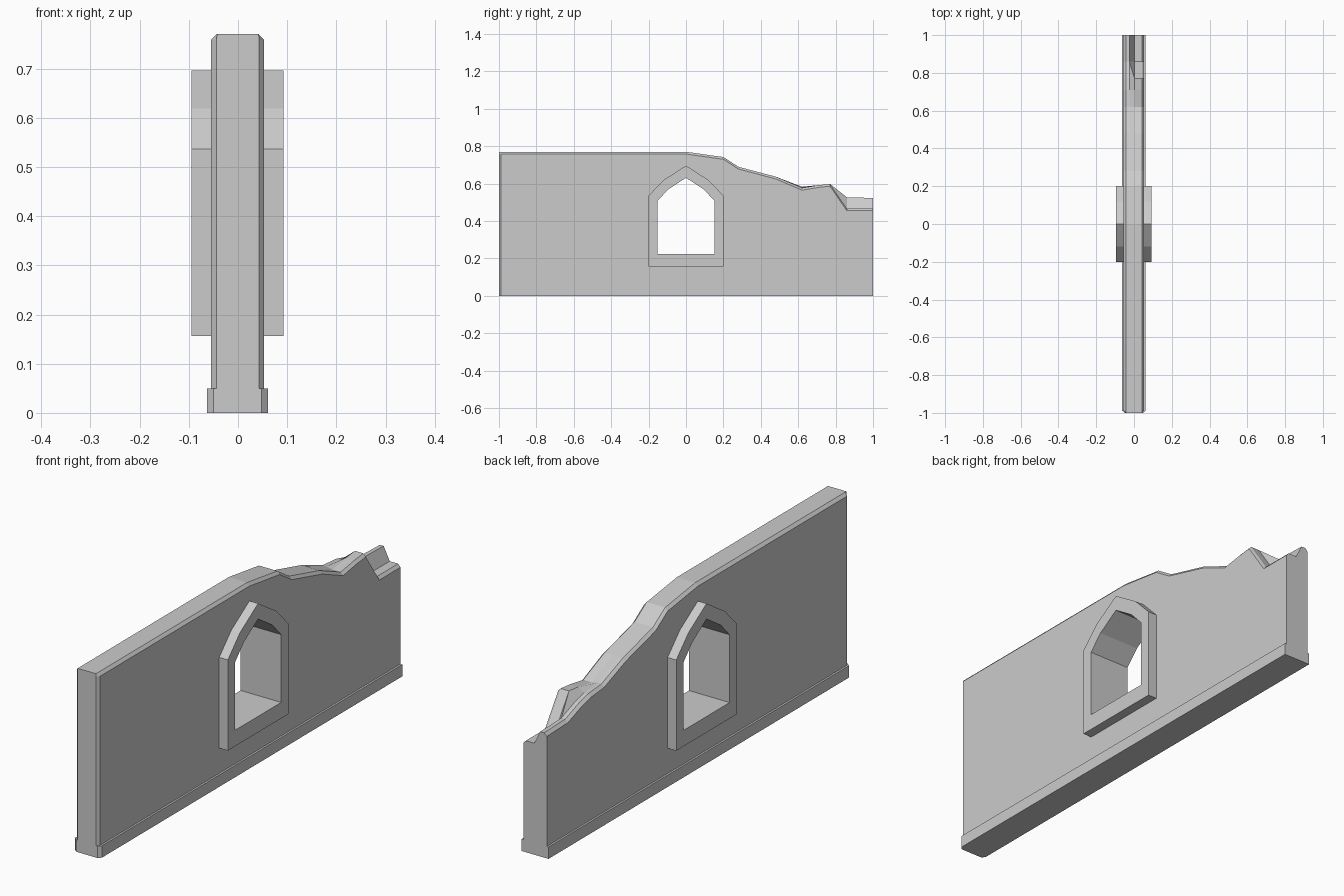
import bpy, bmesh

if "Cube" in bpy.data.objects:
    bpy.data.objects.remove(bpy.data.objects["Cube"])


def loft(name, rings):
    """Skin a list of equal-length closed rings and cap both ends."""
    bm = bmesh.new()
    loops = [[bm.verts.new(p) for p in r] for r in rings]
    n = len(loops[0])
    for a, b in zip(loops, loops[1:]):
        for i in range(n):
            j = (i + 1) % n
            bm.faces.new((a[i], a[j], b[j], b[i]))
    bm.faces.new(loops[0])
    bm.faces.new(loops[-1])
    bmesh.ops.recalc_face_normals(bm, faces=bm.faces)
    me = bpy.data.meshes.new(name)
    bm.to_mesh(me)
    bm.free()
    ob = bpy.data.objects.new(name, me)
    bpy.context.collection.objects.link(ob)
    return ob


def arch(half):
    """Mirror a right-hand outline (bottom corner up to peak) to a closed outline."""
    return half + [(-y, z) for y, z in reversed(half[:-1])]


def arch_prism(name, outline, x0, x1):
    return loft(name, [[(x, y, z) for y, z in outline] for x in (x0, x1)])


def cut(target, cutter):
    m = target.modifiers.new("opening", 'BOOLEAN')
    m.operation = 'DIFFERENCE'
    m.solver = 'EXACT'
    m.object = cutter
    cutter.hide_render = True
    cutter.hide_set(True)


# Broken wall: y, left top height, right top height, half-step of the crumbled ridge
stations = [(-1, .77, .77), (-.988, .77, .77), (0, .77, .77), (.2, .742, .742),
            (.28, .69, .69), (.48, .637, .637), (.62, .583, .577),
            (.71, .575, .592), (.77, .56, .598), (.86, .527, .467), (1, .523, .467)]


def wall_section(y, zl, zr):
    xl, xr = (-.0435, .0425) if y == -1 else (-.055, .053)
    c = .012
    return [(x, y, z) for x, z in (
        (xl, .05), (xl, zl - c), (-.043, zl), (-.025, zl),
        (.003, zr), (.042, zr), (xr, zr - c), (xr, .05))]


wall = loft("wall", [wall_section(*s) for s in stations])

# Plinth with chamfered front corners
plan = [(-.05, -1), (.048, -1), (.061, -.988), (.061, 1), (-.063, 1), (-.063, -.988)]
loft("plinth", [[(x, y, z) for x, y in plan] for z in (0, .05)])

# Pointed window frame
outer = arch([(.2, .156), (.2, .536), (.12, .619), (0, .696)])
inner = arch([(.153, .223), (.153, .507), (.095, .569), (0, .631)])
middle = [((a + c) / 2, (b + d) / 2) for (a, b), (c, d) in zip(outer, inner)]
frame = loft("window_frame", [
    [(x, y, z) for y, z in outer] for x in (-.095, .093)])

# Openings: the frame gets the clear opening, the wall a slightly larger one behind it
cut(frame, arch_prism("frame_cutter", inner, -.2, .2))
cut(wall, arch_prism("wall_cutter", middle, -.2, .2))

# Bake the openings and drop the cutters
dg = bpy.context.evaluated_depsgraph_get()
dg.update()
baked = [(o, bpy.data.meshes.new_from_object(o.evaluated_get(dg))) for o in (frame, wall)]
for o, me in baked:
    o.modifiers.clear()
    o.data = me
for n in ("frame_cutter", "wall_cutter"):
    bpy.data.objects.remove(bpy.data.objects[n])
